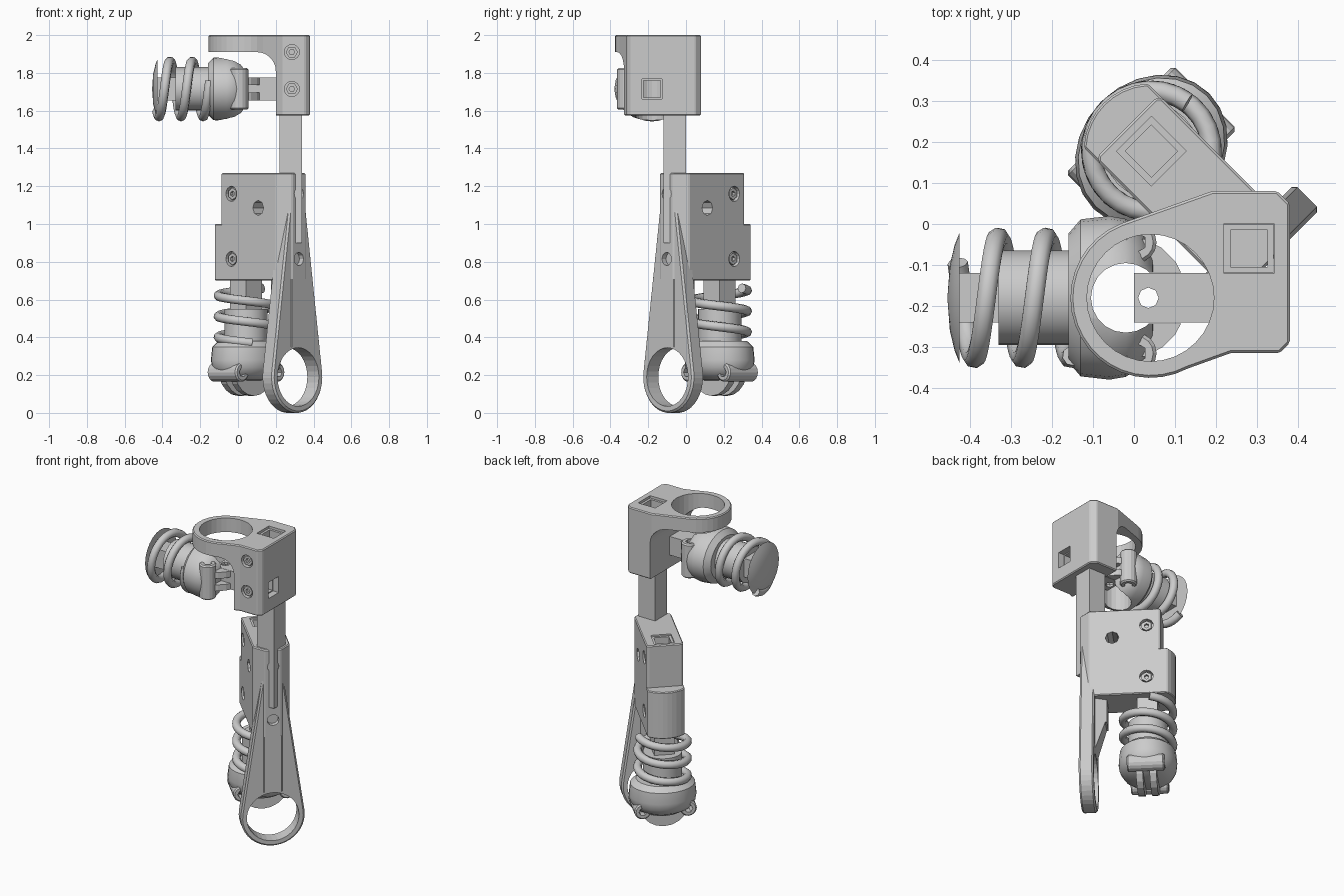
import bpy, bmesh
from math import sin, cos, pi, radians, hypot
from mathutils import Matrix, Vector

if "Cube" in bpy.data.objects:
    bpy.data.objects.remove(bpy.data.objects["Cube"])

T = lambda x, y, z: Matrix.Translation((x, y, z))
R = lambda deg, ax: Matrix.Rotation(radians(deg), 4, ax)
I = Matrix.Identity(4)


def finish(bm, name, M, smooth=False):
    bmesh.ops.recalc_face_normals(bm, faces=bm.faces)
    me = bpy.data.meshes.new(name)
    bm.to_mesh(me)
    bm.free()
    me.transform(M)
    ob = bpy.data.objects.new(name, me)
    bpy.context.collection.objects.link(ob)
    if smooth:
        activate(ob)
        bpy.ops.object.shade_smooth_by_angle(angle=radians(35))
    return ob


def activate(ob):
    bpy.ops.object.select_all(action='DESELECT')
    ob.select_set(True)
    bpy.context.view_layer.objects.active = ob


def prism(name, pts, z0, z1, M=I, bevel=0.0):
    bm = bmesh.new()
    f = bm.faces.new([bm.verts.new((x, y, z0)) for x, y in pts])
    up = bmesh.ops.extrude_face_region(bm, geom=[f])['geom']
    bmesh.ops.translate(bm, vec=(0, 0, z1 - z0), verts=[v for v in up if isinstance(v, bmesh.types.BMVert)])
    bmesh.ops.recalc_face_normals(bm, faces=bm.faces)
    if bevel:
        edges = [e for e in bm.edges if e.calc_face_angle(0) > 0.7]
        bmesh.ops.bevel(bm, geom=edges, offset=bevel, segments=1, affect='EDGES')
    return finish(bm, name, M)


def circle(r, n=24, cx=0, cy=0, a0=0, a1=360):
    k = n if a1 - a0 == 360 else n - 1
    return [(cx + r * cos(radians(a0 + (a1 - a0) * i / k)), cy + r * sin(radians(a0 + (a1 - a0) * i / k)))
            for i in range(n)]


def rect(hx, hy=None, cx=0, cy=0):
    hy = hx if hy is None else hy
    return [(cx - hx, cy - hy), (cx + hx, cy - hy), (cx + hx, cy + hy), (cx - hx, cy + hy)]


def cut(ob, *cutters, op='DIFFERENCE'):
    for c in cutters:
        m = ob.modifiers.new('cut', 'BOOLEAN')
        m.operation, m.object, m.solver = op, c, 'EXACT'
        activate(ob)
        bpy.ops.object.modifier_apply(modifier=m.name)
        bpy.data.objects.remove(c)


def square_tube(name, z0, z1, M):
    ob = prism(name, rect(0.06), z0, z1, M)
    cut(ob, prism('bore', rect(0.045), z0 - 0.1, z1 + 0.1, M))
    return ob


def bolt(ob, name, M):
    # round recess with a hex head inside; local +z points out of the face
    cut(ob, prism('recess', circle(0.04, 16), -0.025, 0.05, M))
    head = prism(name, circle(0.032, 6), -0.04, -0.008, M)
    cut(head, prism('socket', circle(0.015, 6), -0.025, 0.05, M))


def lathe(name, prof, M, n=24, sx=1.0):
    bm = bmesh.new()
    vs = [bm.verts.new((r, 0, z)) for r, z in prof]
    es = [bm.edges.new(p) for p in zip(vs, vs[1:])]
    bmesh.ops.spin(bm, geom=vs + es, cent=(0, 0, 0), axis=(0, 0, 1), angle=2 * pi, steps=n)
    bmesh.ops.remove_doubles(bm, verts=bm.verts, dist=1e-4)
    return finish(bm, name, M @ Matrix.Diagonal((sx, 1, 1, 1)), True)


def spring(name, s0, s1, pitch, phase, M):
    cu = bpy.data.curves.new(name, 'CURVE')
    cu.dimensions, cu.bevel_depth, cu.bevel_resolution, cu.use_fill_caps = '3D', 0.025, 2, True
    n = 72
    sp = cu.splines.new('POLY')
    sp.points.add(n)
    for i, p in enumerate(sp.points):
        s = s0 + (s1 - s0) * i / n
        t = (s - phase) / pitch * 2 * pi
        p.co = (M @ Vector((0.147 * sin(t), 0.147 * cos(t), s))).to_4d()
    ob = bpy.data.objects.new(name, cu)
    bpy.context.collection.objects.link(ob)


def joint_unit(tag, M, s_end, pitch, slotted):
    # cup, clevis fins, lug bosses, sleeve and spring along local z (mouth = +z, lugs = +-x)
    side = M @ R(90, 'X')
    cup = lathe(tag + '_joint_cup', [(0, -.14), (.135, -.14), (.165, -.11), (.172, -.04), (.166, .0),
                                     (.145, .035), (.10, .065), (0, .075)], M, 24, 1.16)
    fins = prism(tag + '_joint_fins', circle(0.15, 20), -0.06, 0.06, side)
    cut(fins, prism('gap', rect(0.3, 0.02), 0.06, 0.3, M))
    if slotted:
        for ob in (cup, fins):
            cut(ob, prism('slot', rect(0.062, 0.3), -0.02, 0.3, M),
                prism('round', circle(0.085, 20), -0.3, 0.3, side))
    for sx in (-1, 1):
        lug = prism(tag + '_joint_lug', circle(0.05, 16, sx * 0.135, 0.025), -0.11, 0.11, side, 0.008)
        cut(lug, prism('hole', circle(0.025, 6, sx * 0.135, 0.025), -0.3, 0.3, side))
    lathe(tag + '_sleeve', [(0, -.31), (.115, -.31), (.115, -.1), (0, -.1)], M)
    spring(tag + '_spring', s_end, -0.13, pitch, -0.34, M)


# ---- upper bracket: ring plate and block in one outline, undercut with a fillet
RX, RY = 0.04, -0.18
outline = [(.19, .08), (.35, .08), (.38, .05), (.38, -.29), (.355, -.315), (.235, -.315)]
outline += circle(0.195, 20, RX, RY, -62, -248)
upper = prism('upper_ring_bracket', outline, 1.575, 2.0, bevel=0.006)
under = [(-.4, 1.5), (.2, 1.5)] + circle(0.1, 8, 0.1, 1.81, 0, 90) + [(-.4, 1.91)]
AX = Matrix(((0, 0, 1, 0), (1, 0, 0, RY), (0, 1, 0, 1.715), (0, 0, 0, 1)))
cut(upper, prism('undercut', under, -0.6, 0.6, R(90, 'X')),
    prism('ring_hole', circle(0.155, 32, RX, RY), 1.7, 2.2),
    prism('post_hole', rect(0.061, 0.061, .28, -.06), 1.5, 2.2),
    prism('arm_hole', rect(0.052), 0.1, 0.6, AX))
for z in (1.91, 1.715):
    bolt(upper, 'upper_bolt', T(.285, -.315, z) @ R(90, 'X'))

# ---- upper arm, joint, spring and end cap
arm = square_tube('upper_arm_tube', 0.0, 0.34, AX)
cut(arm, prism('pin_hole', circle(0.025, 8, 0.035, RY), 1.5, 1.9))
JU = T(-.02, 0, 0) @ AX
joint_unit('upper', JU, -0.41, 0.117, True)
square_tube('upper_spring_tube', -0.41, -0.3, JU)
lathe('upper_end_cap', [(0, -.435), (.08, -.429), (.13, -.417), (.16, -.405), (0, -.405)], JU)

# ---- vertical post joining the brackets
square_tube('post_tube', 0.9, 1.985, T(.28, -.06, 0))

# ---- lower bracket, turned 45 degrees: local x across the plate, y towards its spring
ML = T(.287, -.067, 0) @ R(45, 'Z')
SIDE = ML @ R(90, 'X')
U = 0.346
body = prism('lower_body', [(-.05, -.05), (.05, -.05), (.11, .01), (.11, .42), (.1, .43),
                            (-.1, .43), (-.11, .42), (-.11, .01)], 0.7, 1.27, ML, 0.006)
boss_pts = [(x, U + (0.165 ** 2 - x * x) ** 0.5) for x in [.11 - .22 * i / 8 for i in range(9)]]
boss = prism('lower_boss', [(-.11, .3), (.11, .3)] + boss_pts, 0.7, 1.0, ML, 0.005)
cut(body, boss, op='UNION')
cut(body, prism('tube_bore', rect(0.06, 0.06, 0, U), 0.5, 1.5, ML),
    prism('cross_hole', circle(0.04, 8, 0.145, 1.085), -0.3, 0.3, ML @ Matrix(
        ((0, 0, 1, 0), (1, 0, 0, 0), (0, 1, 0, 0), (0, 0, 0, 1)))))
for z in (1.16, 0.815):
    for s in (-1, 1):
        bolt(body, 'lower_side_bolt', ML @ T(s * 0.11, U, z) @ R(s * 90, 'Y'))
rib = prism('lower_rib', [(-.05, -.05), (.05, -.05), (.095, -.005), (.05, .11),
                          (-.05, .11), (-.095, -.005)], 0.35, 0.71, ML)
slope = [(-.01, .3), (.2, .3), (.2, .55), (.1, .55), (.06, .42), (.035, .34)]
cut(rib, prism('rib_slope', slope, -0.3, 0.3, ML @ Matrix(
    ((0, 0, 1, 0), (1, 0, 0, 0), (0, 1, 0, 0), (0, 0, 0, 1)))),
    prism('taper_r', [(.05, .3), (.3, .3), (.3, .52), (.11, .52)], -0.02, 0.3, SIDE),
    prism('taper_l', [(-.05, .3), (-.11, .52), (-.3, .52), (-.3, .3)], -0.02, 0.3, SIDE))

# tapered arm ending in the lower ring
ring = circle(0.19, 22, 0, 0.19, -188, 8) + [(.05, 1.17), (-.05, 1.17)]
plate = prism('lower_ring_arm', ring, -0.042, 0.045, SIDE, 0.01)
cut(plate, prism('ring_hole', circle(0.155, 32, 0, 0.19), -0.3, 0.3, SIDE))
for z in (1.16, 0.815):
    for ob in (body, plate):
        cut(ob, prism('strip_hole', circle(0.035, 12, 0, z), 0.02, 0.2, SIDE))

# ---- lower joint and spring
JL = ML @ T(0, U, 0.24) @ R(180, 'X')
joint_unit('lower', JL, -0.42, 0.11, False)
square_tube('lower_spring_tube', -1.02, -0.3, JL)
